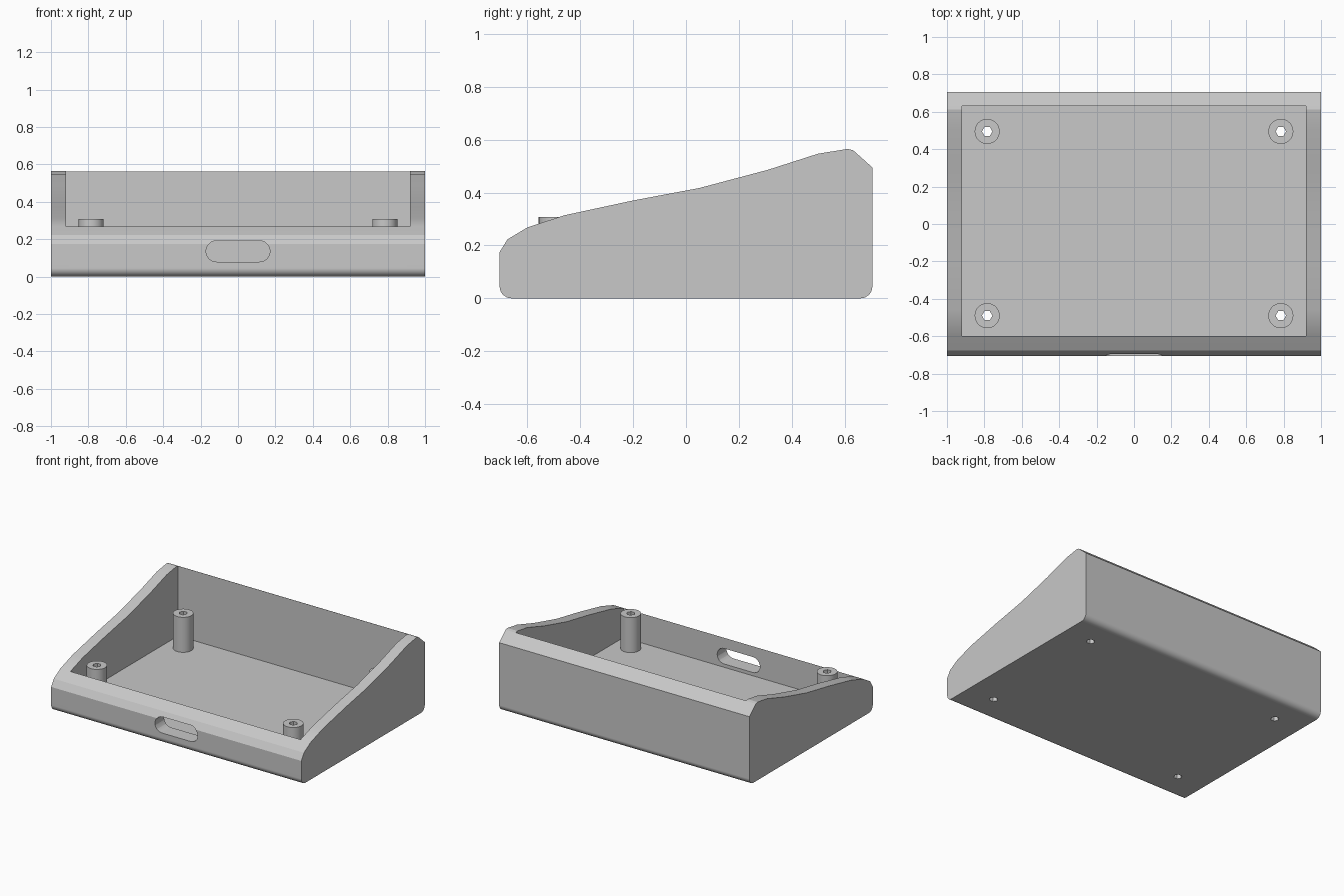
import bpy
import bmesh
from math import cos, sin, pi, radians
from mathutils import Matrix, Vector

if "Cube" in bpy.data.objects:
    bpy.data.objects.remove(bpy.data.objects["Cube"])

# Overall sizes
HALF_X, HALF_Y = 1.0, 0.705
FLOOR = 0.055
POST_TOP, POST_R, HOLE_R = 0.308, 0.067, 0.028
FILLET = 0.045

grey = bpy.data.materials.new("light grey plastic")
colour = (0.58, 0.58, 0.58, 1)
grey.diffuse_color = colour
grey.use_nodes = True
grey.node_tree.nodes["Principled BSDF"].inputs["Base Color"].default_value = colour


def finish(name, bm):
    bmesh.ops.recalc_face_normals(bm, faces=bm.faces)
    mesh = bpy.data.meshes.new(name)
    bm.to_mesh(mesh)
    bm.free()
    mesh.materials.append(grey)
    obj = bpy.data.objects.new(name, mesh)
    bpy.context.collection.objects.link(obj)
    return obj


def prism(name, points, depth):
    """Extrude a closed outline of 3D points along a vector."""
    bm = bmesh.new()
    face = bm.faces.new([bm.verts.new(p) for p in points])
    top = bmesh.ops.extrude_face_region(bm, geom=[face])["geom"]
    verts = [v for v in top if isinstance(v, bmesh.types.BMVert)]
    bmesh.ops.translate(bm, verts=verts, vec=Vector(depth))
    return finish(name, bm)


def arc(cx, cy, r, start, end, steps):
    angles = [radians(start + (end - start) * i / steps) for i in range(steps + 1)]
    return [(cx + r * cos(a), cy + r * sin(a)) for a in angles]


def cylinder(name, x, y, z0, z1, r, sides):
    ring = [(x + r * cos(2 * pi * i / sides), y + r * sin(2 * pi * i / sides), z0)
            for i in range(sides)]
    return prism(name, ring, (0, 0, z1 - z0))


def cut(obj, cutters):
    """Subtract the cutters, then remove them."""
    for cutter in cutters:
        mod = obj.modifiers.new("cut", "BOOLEAN")
        mod.operation = "DIFFERENCE"
        mod.solver = "EXACT"
        mod.object = cutter
    bpy.context.view_layer.update()
    evaluated = obj.evaluated_get(bpy.context.evaluated_depsgraph_get())
    mesh = bpy.data.meshes.new_from_object(evaluated)
    obj.modifiers.clear()
    obj.data = mesh
    for cutter in cutters:
        bpy.data.objects.remove(cutter)


def shade(obj, angle):
    bpy.ops.object.select_all(action="DESELECT")
    obj.select_set(True)
    bpy.context.view_layer.objects.active = obj
    bpy.ops.object.shade_smooth_by_angle(angle=radians(angle))
    weighted = obj.modifiers.new("even shading", "WEIGHTED_NORMAL")
    weighted.keep_sharp = True


# Tray: sloping side profile with rounded bottom edges
rim = [(0.705, 0.495), (0.632, 0.56), (0.612, 0.565), (0.5, 0.547), (0.31, 0.486),
       (0.05, 0.417), (-0.2, 0.37), (-0.46, 0.314), (-0.6, 0.268),
       (-0.675, 0.223), (-0.705, 0.175)]
edge = HALF_Y - FILLET
profile = (arc(-edge, FILLET, FILLET, 180, 270, 8)
           + arc(edge, FILLET, FILLET, 270, 360, 8) + rim)
tray = prism("tray", [(-HALF_X, y, z) for y, z in profile], (2 * HALF_X, 0, 0))

# Inner cavity
cavity = prism("cavity_cutter",
               [(-0.92, -0.6, FLOOR), (0.92, -0.6, FLOOR),
                (0.92, 0.63, FLOOR), (-0.92, 0.63, FLOOR)], (0, 0, 1))

# Rounded slot through the front wall
slot_r = 0.056
outline = (arc(0.115, 0.135, slot_r, -90, 90, 12)
           + arc(-0.115, 0.135, slot_r, 90, 270, 12))
slot = prism("slot_cutter", [(x, -0.8, z) for x, z in outline], (0, 0.3, 0))

# Screw posts with six-sided holes running through the floor
spots = [(side + "_" + end + "_post", x, y)
         for side, x in (("left", 0.785), ("right", -0.785))
         for end, y in (("front", -0.49), ("back", 0.495))]


def hole(x, y):
    return cylinder("hole_cutter", x, y, -0.1, 0.5, HOLE_R, 6)


cut(tray, [cavity, slot] + [hole(x, y) for _, x, y in spots])
shade(tray, 15)

for name, x, y in spots:
    post = cylinder(name, x, y, FLOOR - 0.01, POST_TOP, POST_R, 32)
    cut(post, [hole(x, y)])
    shade(post, 30)
